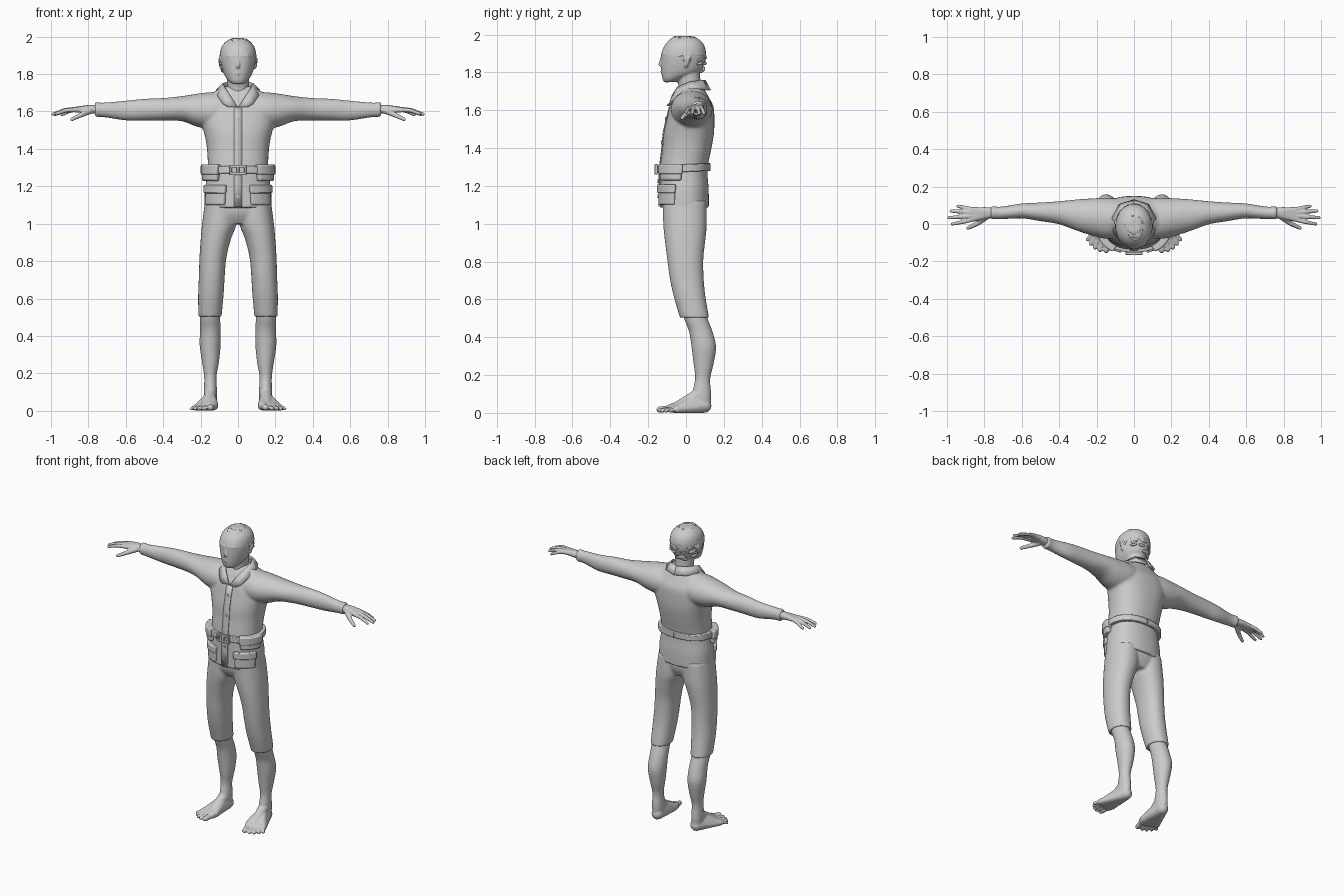
import bpy, bmesh, math, random
from mathutils import Vector, Matrix

random.seed(4)
GREY = bpy.data.materials.new("plain grey")
GREY.diffuse_color = (0.6, 0.6, 0.6, 1)


def finish(name, bm, voxel=0, smooth=3, mirror=False, solid=0, bevel=0):
    bmesh.ops.recalc_face_normals(bm, faces=bm.faces)
    me = bpy.data.meshes.new(name)
    bm.to_mesh(me)
    bm.free()
    ob = bpy.data.objects.new(name, me)
    bpy.context.collection.objects.link(ob)
    me.materials.append(GREY)
    bpy.ops.object.select_all(action='DESELECT')
    ob.select_set(True)
    bpy.context.view_layer.objects.active = ob
    bpy.ops.object.shade_smooth_by_angle(angle=math.radians(45))
    if solid:
        m = ob.modifiers.new("thickness", 'SOLIDIFY')
        m.thickness, m.offset = solid, 0
    if bevel:
        m = ob.modifiers.new("round", 'BEVEL')
        m.width, m.segments = bevel, 2
    if voxel:
        m = ob.modifiers.new("blend", 'REMESH')
        m.mode, m.voxel_size, m.use_smooth_shade = 'VOXEL', voxel, True
        m = ob.modifiers.new("soften", 'SMOOTH')
        m.factor, m.iterations = 0.5, smooth
    if mirror:
        ob.modifiers.new("mirror", 'MIRROR')
    return ob


def sgn_pow(v, e):
    return math.copysign(abs(v) ** e, v)


def loft(bm, secs, axis='z', p=2.0, n=40, sub=4, side=1):
    """Closed solid through elliptical sections (t, a, b, ra, rb)."""
    rows = []
    for i in range(len(secs) - 1):
        q = [secs[max(0, min(len(secs) - 1, i + k))] for k in (-1, 0, 1, 2)]
        for j in range(sub):
            f = j / sub
            rows.append([0.5 * (2 * b + (c - a) * f + (2 * a - 5 * b + 4 * c - d) * f * f
                                + (3 * b - a - 3 * c + d) * f ** 3) for a, b, c, d in zip(*q)])
    rows.append(secs[-1])
    rings = []
    for t, a, b, ra, rb in rows:
        ring = []
        for k in range(n):
            w = 2 * math.pi * k / n
            u, v = a + ra * sgn_pow(math.cos(w), 2 / p), b + rb * sgn_pow(math.sin(w), 2 / p)
            ring.append(bm.verts.new((side * u, v, t) if axis == 'z' else (side * t, u, v)))
        rings.append(ring)
    for r0, r1 in zip(rings, rings[1:]):
        for k in range(n):
            bm.faces.new((r0[k], r0[(k + 1) % n], r1[(k + 1) % n], r1[k]))
    bm.faces.new(rings[0])
    bm.faces.new(rings[-1])


def hull(bm, *balls):
    """Convex hull around balls (x, y, z, r)."""
    tmp = bmesh.new()
    for x, y, z, r in balls:
        bmesh.ops.create_icosphere(tmp, subdivisions=2, radius=r, matrix=Matrix.Translation((x, y, z)))
    res = bmesh.ops.convex_hull(tmp, input=tmp.verts)
    bmesh.ops.delete(tmp, geom=list({g for g in res["geom_interior"] + res["geom_unused"]
                                     if isinstance(g, bmesh.types.BMVert)}), context='VERTS')
    me = bpy.data.meshes.new("temp")
    tmp.to_mesh(me)
    tmp.free()
    bm.from_mesh(me)
    bpy.data.meshes.remove(me)


def wrap(bm, a0, a1, z0, z1, d0, d1, n=12, rise=0.0):
    """Curved slab around the waist; angles in degrees from the front towards +x."""
    rings = []
    for k in range(n + 1):
        w = math.radians(a0 + (a1 - a0) * k / n)
        s, c = sgn_pow(math.sin(w), 0.87), sgn_pow(math.cos(w), 0.87)
        up = rise * (1 - math.cos(w)) / 2
        rings.append([bm.verts.new(((0.172 + d) * s, -0.011 - (0.129 + d) * c, z + up))
                      for d, z in ((d0, z0), (d1, z0), (d1, z1), (d0, z1))])
    for r0, r1 in zip(rings, rings[1:]):
        for k in range(4):
            bm.faces.new((r0[k], r0[(k + 1) % 4], r1[(k + 1) % 4], r1[k]))
    bm.faces.new(rings[0])
    bm.faces.new(rings[-1])


# Jacket: torso and both sleeves blended together
bm = bmesh.new()
loft(bm, [(1.085, 0, -.01, .18, .131), (1.18, 0, -.01, .177, .13), (1.29, 0, -.012, .162, .126),
          (1.40, 0, .005, .166, .13), (1.48, 0, .015, .18, .133), (1.56, 0, .025, .203, .125),
          (1.62, 0, .03, .20, .115), (1.67, 0, .03, .175, .09), (1.71, 0, .03, .12, .068),
          (1.735, 0, .03, .075, .05)], p=2.3)
for s in (1, -1):
    loft(bm, [(.04, .03, 1.61, .10, .09), (.14, .03, 1.605, .11, .098), (.22, .037, 1.607, .10, .088),
              (.30, .047, 1.615, .085, .067), (.40, .06, 1.612, .062, .06), (.50, .065, 1.61, .05, .058),
              (.60, .07, 1.605, .04, .053), (.70, .06, 1.608, .034, .041), (.762, .06, 1.61, .033, .037)],
         axis='x', side=s)
    loft(bm, [(.742, .06, 1.61, .036, .040), (.766, .06, 1.61, .036, .040)], axis='x', side=s)
finish("jacket", bm, voxel=.008, smooth=6)

# Jacket front edge
bm = bmesh.new()
front = [(1.09, -.144), (1.2, -.143), (1.29, -.141), (1.40, -.128), (1.48, -.121), (1.56, -.103), (1.62, -.088)]
strip = [[bm.verts.new((x, y, z)) for x in (-.022, .022)] for z, y in front]
for a, b in zip(strip, strip[1:]):
    bm.faces.new((a[0], a[1], b[1], b[0]))
finish("button_strip", bm, solid=.005)

# Buttons
bm = bmesh.new()
for z, y in ((1.145, -.147), (1.225, -.147), (1.43, -.128), (1.555, -.107)):
    bmesh.ops.create_cone(bm, cap_ends=True, segments=16, radius1=.009, radius2=.009, depth=.008,
                          matrix=Matrix.Translation((0, y, z)) @ Matrix.Rotation(math.pi / 2, 4, 'X'))
finish("buttons", bm)

# Folded collar
bm = bmesh.new()
inner = [(.004, -.088, 1.625), (.035, -.072, 1.675), (.065, -.045, 1.72), (.08, .02, 1.748), (.055, .08, 1.757), (0, .10, 1.757)]
outer = [(.05, -.10, 1.625), (.08, -.08, 1.64), (.108, -.045, 1.68), (.115, .035, 1.712), (.075, .105, 1.71), (0, .128, 1.705)]
rows = [[bm.verts.new(p) for p in row] for row in (inner, outer)]
for k in range(5):
    bm.faces.new((rows[0][k], rows[0][k + 1], rows[1][k + 1], rows[1][k]))
finish("collar", bm, mirror=True, solid=.009)

# Belt, buckle, pouches and pockets
bm = bmesh.new()
wrap(bm, -180, 180, 1.268, 1.308, -.02, .012, n=64, rise=.012)
finish("belt", bm, bevel=.004)
bm = bmesh.new()
for box in ((-.045, .045, 1.30, 1.315), (-.045, .045, 1.26, 1.275), (-.045, -.032, 1.26, 1.315),
            (.032, .045, 1.26, 1.315), (-.008, .008, 1.27, 1.305)):
    x0, x1, z0, z1 = box
    bmesh.ops.create_cube(bm, size=1, matrix=Matrix.Translation(((x0 + x1) / 2, -.158, (z0 + z1) / 2))
                          @ Matrix.Diagonal((x1 - x0, .016, z1 - z0, 1)))
finish("buckle", bm, bevel=.003)
bm = bmesh.new()
wrap(bm, 33, 86, 1.228, 1.30, -.02, .022)
finish("belt_pouches", bm, mirror=True, bevel=.01)
bm = bmesh.new()
wrap(bm, 31, 88, 1.262, 1.316, -.02, .028)
finish("pouch_flaps", bm, mirror=True, bevel=.007)
bm = bmesh.new()
wrap(bm, 20, 72, 1.10, 1.19, -.02, .014)
finish("hip_pockets", bm, mirror=True, bevel=.008)
bm = bmesh.new()
wrap(bm, 18, 74, 1.162, 1.208, -.02, .02)
finish("pocket_flaps", bm, mirror=True, bevel=.006)

# Knee-length trousers
bm = bmesh.new()
for s in (1, -1):
    loft(bm, [(.503, .150, .045, .062, .077), (.62, .145, .018, .068, .084), (.72, .14, .003, .069, .09),
              (.82, .134, -.004, .072, .096), (.92, .118, -.005, .081, .108), (1.0, .1, -.005, .092, .115),
              (1.12, .09, -.008, .086, .115)], side=s, p=2.2)
loft(bm, [(1.0, 0, -.005, .10, .085), (1.06, 0, -.008, .168, .112), (1.15, 0, -.01, .168, .115)], p=2.3)
finish("trousers", bm, voxel=.008, smooth=4)

# Bare lower legs, feet and toes
bm = bmesh.new()
loft(bm, [(.04, .147, .085, .033, .045), (.10, .147, .083, .035, .05), (.18, .148, .088, .033, .04),
          (.26, .147, .093, .045, .053), (.35, .149, .094, .056, .065), (.43, .148, .078, .055, .062),
          (.50, .15, .052, .054, .062), (.56, .15, .04, .05, .06)], n=32)
hull(bm, (.145, .098, .038, .038), (.148, .05, .075, .03), (.13, -.06, .028, .026), (.215, -.04, .02, .02))
hull(bm, (.148, .075, .10, .035), (.15, .02, .065, .03), (.155, -.05, .035, .024))
hull(bm, (.145, .1, .035, .035), (.135, -.08, .025, .024), (.225, -.05, .018, .018))
for x0, y0, x1, y1, r in ((.135, -.08, .148, -.14, .017), (.165, -.08, .182, -.139, .012), (.187, -.07, .209, -.127, .0115),
                          (.205, -.06, .231, -.107, .011), (.222, -.05, .249, -.083, .0105)):
    hull(bm, (x0, y0, .024, r), (x1, y1, r, r))
finish("legs_and_feet", bm, voxel=.0055, mirror=True)

# Hands with fingers and thumb
bm = bmesh.new()
hull(bm, (.72, .06, 1.61, .026), (.80, .047, 1.612, .021), (.80, .07, 1.614, .021))
hull(bm, (.80, .045, 1.612, .02), (.80, .07, 1.615, .02), (.875, .022, 1.608, .013), (.87, .078, 1.612, .013))
for a, b, c in (((.87, .022, 1.609), (.92, .01, 1.606), (.972, .0, 1.588)),
                ((.875, .042, 1.613), (.93, .038, 1.607), (.99, .034, 1.586)),
                ((.872, .062, 1.614), (.925, .066, 1.604), (.978, .069, 1.584)),
                ((.868, .079, 1.611), (.905, .088, 1.601), (.942, .095, 1.583))):
    hull(bm, (*a, .0125), (*b, .011))
    hull(bm, (*b, .011), (*c, .009))
hull(bm, (.79, .04, 1.605, .019), (.838, .002, 1.582, .0135))
hull(bm, (.838, .002, 1.582, .0135), (.888, -.022, 1.558, .010))
finish("hands", bm, voxel=.0045, smooth=2, mirror=True)

# Head, neck, ears and face
bm = bmesh.new()
loft(bm, [(1.60, 0, .035, .075, .07), (1.68, 0, .028, .06, .064), (1.74, 0, .018, .058, .06),
          (1.82, 0, .005, .062, .068)])
loft(bm, [(1.748, 0, -.085, .03, .03), (1.765, 0, -.068, .052, .056), (1.80, 0, -.03, .075, .10),
          (1.85, 0, -.017, .09, .115), (1.90, 0, -.012, .097, .118), (1.945, 0, -.008, .088, .103),
          (1.975, 0, -.006, .063, .074), (1.992, 0, -.005, .03, .035)], p=2.15)
hull(bm, (0, -.125, 1.882, .009), (0, -.135, 1.842, .011))
hull(bm, (-.014, -.122, 1.838, .009), (.014, -.122, 1.838, .009))
hull(bm, (-.03, -.102, 1.80, .009), (0, -.126, 1.803, .010), (.03, -.102, 1.80, .009))
hull(bm, (-.022, -.10, 1.786, .009), (0, -.119, 1.788, .010), (.022, -.10, 1.786, .009))
hull(bm, (-.018, -.10, 1.762, .016), (.018, -.10, 1.762, .016))
for s in (1, -1):
    hull(bm, (s * .012, -.124, 1.895, .01), (s * .05, -.11, 1.898, .01), (s * .07, -.08, 1.89, .01))
    hull(bm, (s * .045, -.095, 1.845, .018), (s * .07, -.06, 1.845, .016))
    hull(bm, (s * .092, .0, 1.835, .008), (s * .097, .016, 1.878, .010), (s * .094, -.004, 1.88, .008))
finish("head", bm, voxel=.005, smooth=3)

# Short rough hair made of small tufts lying on the skull
bm = bmesh.new()
for k in range(150):
    w = random.uniform(-math.pi, math.pi)
    back = (1 + math.cos(w)) / 2
    low = 1.925 - .125 * min(1, back * 1.5)
    z = random.uniform(low, 1.985)
    f = math.sqrt(max(0, 1 - (max(0, z - 1.875) / .122) ** 2))
    f *= 1 - max(0, 1.85 - z) * 2.6
    pts = []
    for dw in (-.16, 0, .16):
        a = w + dw
        pts.append((.095 * f * math.sin(a), -.008 + .113 * f * math.cos(a), z + random.uniform(-.004, .004), .0065))
    hull(bm, *pts)
finish("hair", bm, voxel=.005, smooth=1)
